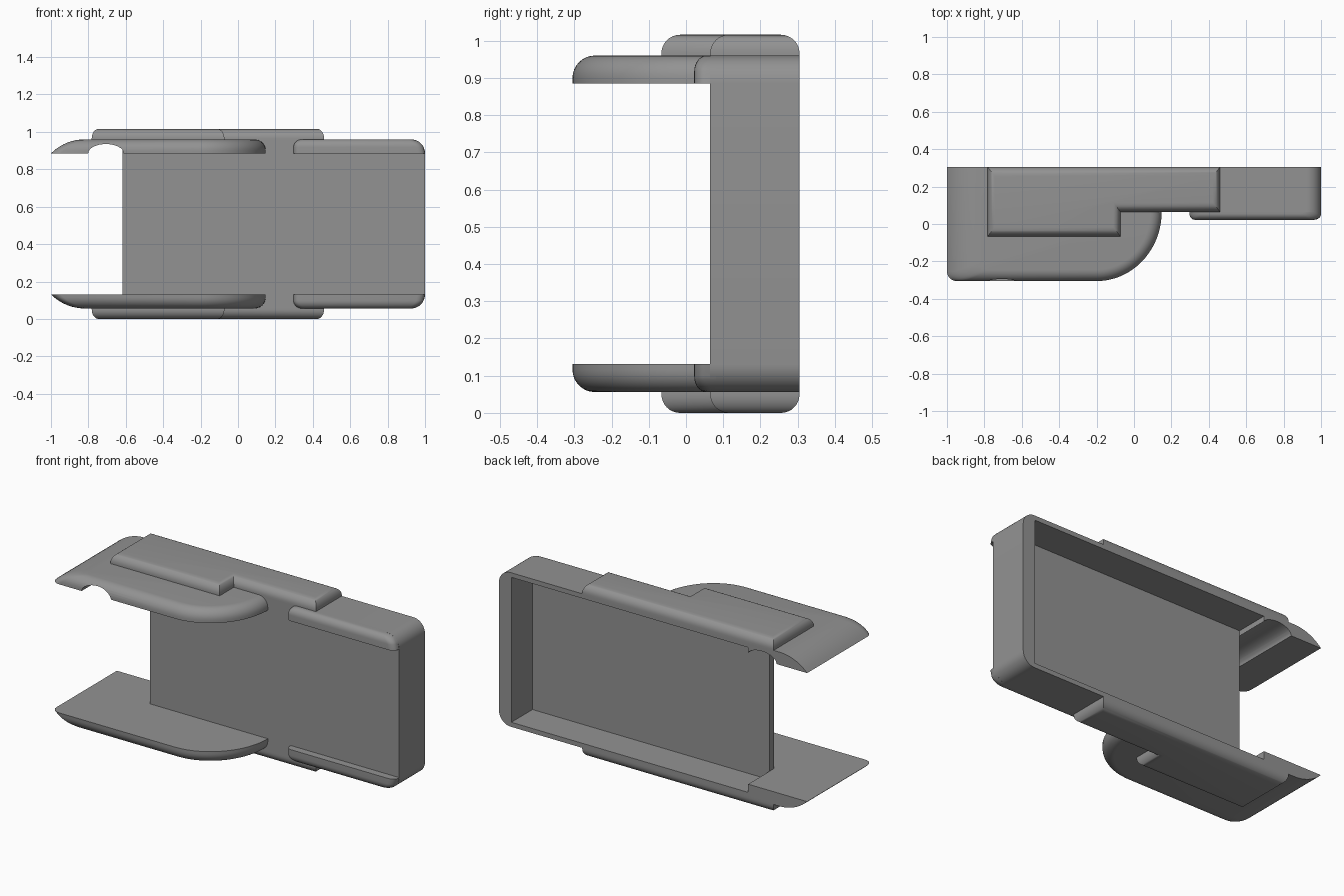
import bpy, bmesh, math

if "Cube" in bpy.data.objects:
    bpy.data.objects.remove(bpy.data.objects["Cube"])

ZC = 0.508          # mid height, top parts are mirrored about it
BACK = 0.305        # rear face
Z0, Z1 = 0.885, 0.96  # underside and top of the flanges

grey = bpy.data.materials.new("grey")
grey.diffuse_color = (0.29, 0.29, 0.29, 1)
grey.use_nodes = True
grey.node_tree.nodes["Principled BSDF"].inputs["Base Color"].default_value = grey.diffuse_color


def arc(cx, cy, rx, ry, a0, a1, n):
    """Points on an elliptical arc, angles in degrees."""
    return [(cx + rx * math.cos(math.radians(a0 + (a1 - a0) * i / n)),
             cy + ry * math.sin(math.radians(a0 + (a1 - a0) * i / n))) for i in range(n + 1)]


def loft(name, rings, smooth=True):
    """Solid through rings of equal point count, capped at both ends."""
    bm = bmesh.new()
    vs = [[bm.verts.new(p) for p in r] for r in rings]
    n = len(vs[0])
    for a, b in zip(vs, vs[1:]):
        for i in range(n):
            j = (i + 1) % n
            bm.faces.new((a[i], a[j], b[j], b[i]))
    bm.faces.new(vs[0][::-1])
    bm.faces.new(vs[-1])
    bmesh.ops.recalc_face_normals(bm, faces=bm.faces)
    me = bpy.data.meshes.new(name)
    bm.to_mesh(me)
    bm.free()
    me.materials.append(grey)
    ob = bpy.data.objects.new(name, me)
    bpy.context.collection.objects.link(ob)
    if smooth:
        shade(ob)
    return ob


def shade(ob):
    bpy.ops.object.select_all(action='DESELECT')
    ob.select_set(True)
    bpy.context.view_layer.objects.active = ob
    bpy.ops.object.shade_smooth_by_angle(angle=math.radians(32))


def both(name, rings):
    """Top part and its mirrored twin at the bottom."""
    top = loft("top_" + name, rings)
    loft("bottom_" + name, [[(x, y, 2 * ZC - z) for x, y, z in r] for r in rings])
    return top


def rounded_levels(z0, z1, r, n=8):
    """Heights and insets of a side wall with a rounded upper edge."""
    out = [(z0, 0.0)] if z1 - r > z0 + 1e-4 else []
    for i in range(n + 1):
        a = math.pi / 2 * i / n
        out.append((z1 - r + r * math.sin(a), r * (1 - math.cos(a))))
    return out


# U-shaped frame with rounded outer corners, open at the back and left
L, R, RC = -0.617, 1.0, 0.075
zb0, zb1 = 2 * ZC - Z1, Z1
prof = [(L, zb0)] + arc(R - RC, zb0 + RC, RC, RC, -90, 0, 10)
prof += arc(R - RC, zb1 - RC, RC, RC, 0, 90, 10)
prof += [(L, zb1), (L, 0.933), (0.92, 0.933), (0.92, 0.083), (L, 0.083)]
loft("frame", [[(x, y, z) for x, z in prof] for y in (0.065, BACK)])

# Thin panel across the front of the frame
panel = [(L, 0.075), (0.93, 0.075), (0.93, 0.94), (L, 0.94)]
loft("panel", [[(x, y, z) for x, z in panel] for y in (0.065, 0.109)], False)

# Long flanges: tapered left end, rounded front edge and quarter-round end
RT = 0.253
rings = []
for z, d in rounded_levels(Z0, Z1, 0.06):
    left = -0.82 - math.sqrt(max(0, RT ** 2 - (z - (Z1 - RT)) ** 2))
    pts = [(left, BACK)]
    pts += arc(left + 0.05, -0.305 + d + 0.05, 0.05, 0.05, 180, 270, 5)
    pts += arc(-0.2, 0.065, 0.348 - d, 0.37 - d, -90, 0, 24)
    pts += [(0.148 - d, 0.08), (L, 0.08), (L, BACK)]
    rings.append([(x, y, z) for x, y in pts])
flange = both("long_flange", rings)

# Arched notch through the top flange
notch = arc(-0.706, Z0, 0.095, 0.05, 0, 180, 16) + [(-0.801, 0.8), (-0.611, 0.8)]
cutter = loft("notch_cutter", [[(x, y, z) for x, z in notch] for y in (-0.5, 0.5)])
cutter.hide_render = True
mod = flange.modifiers.new("notch", 'BOOLEAN')
mod.operation = 'DIFFERENCE'
mod.solver = 'EXACT'
mod.object = cutter
bpy.ops.object.select_all(action='DESELECT')
flange.select_set(True)
bpy.context.view_layer.objects.active = flange
bpy.ops.object.modifier_apply(modifier=mod.name)
bpy.data.objects.remove(cutter)
shade(flange)

# Short front lips at the right end
rings = []
for z, d in rounded_levels(Z0, Z1, 0.042):
    right = R - RC + math.sqrt(max(0, RC ** 2 - (z - (Z1 - RC)) ** 2))
    pts = [(0.297 + d, 0.08)]
    pts += arc(0.327 + d, 0.052 + d * 0.6, 0.03, 0.03 - d * 0.4 * 0.5, 180, 270, 5)
    front = pts[-1][1]
    pts += arc(right - 0.04, front + 0.03, 0.04, 0.03, 270, 360, 5)
    pts += [(right, 0.08)]
    rings.append([(x, y, z) for x, y in pts])
both("lip", rings)

# Stepped pads with rounded edges and mitred corners
rings = []
for z, d in rounded_levels(Z1 - 0.01, 1.016, 0.05):
    e = d * 0.75
    pts = [(-0.782 + e, BACK - d), (-0.782 + e, -0.066 + d), (-0.073 - e, -0.066 + d),
           (-0.073 - e, 0.065 + d), (0.46 - e, 0.065 + d), (0.46 - e, BACK - d)]
    rings.append([(x, y, z) for x, y in pts])
both("pad", rings)
